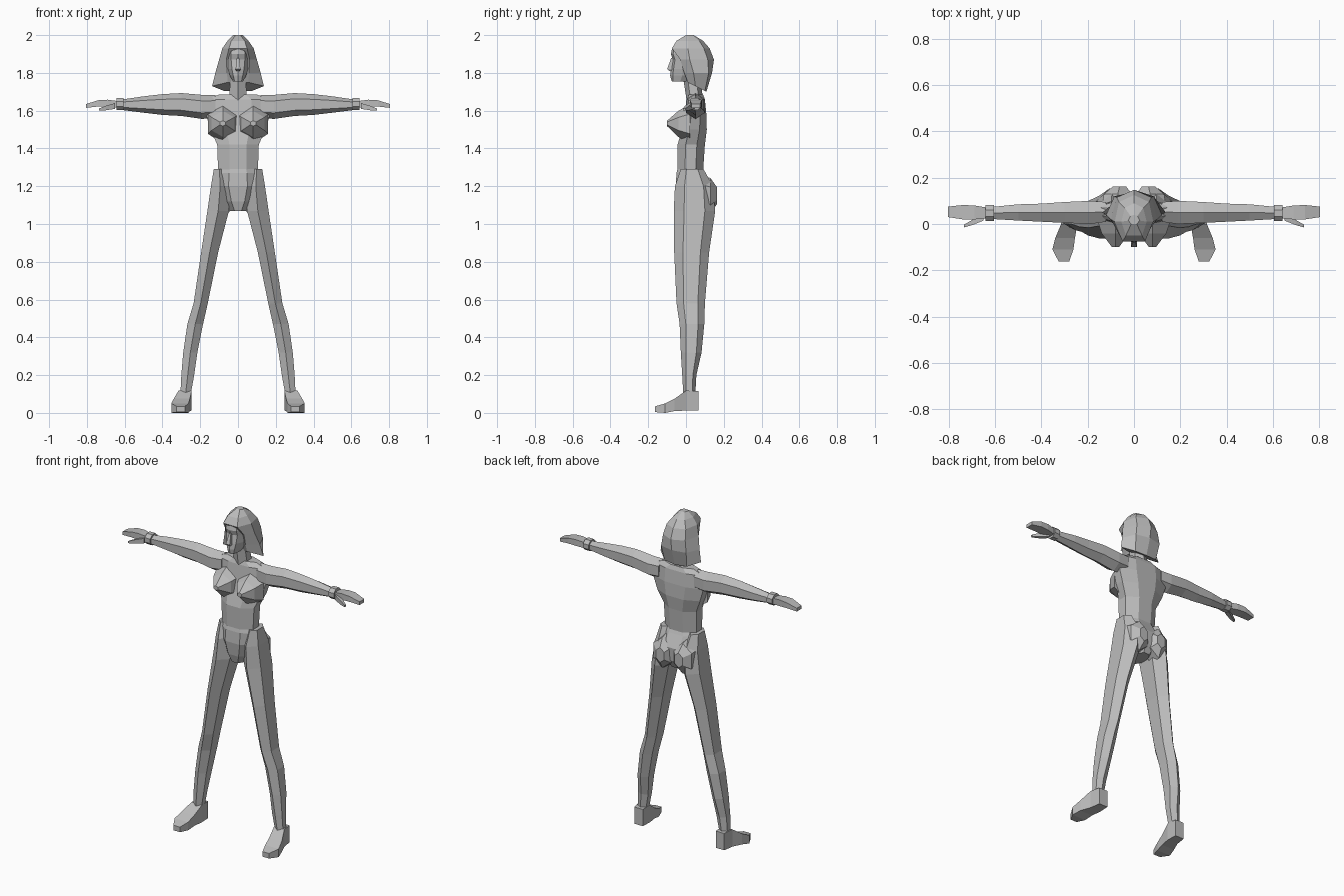
import bpy
import bmesh
from math import cos, sin, pi
from mathutils import Vector

default_cube = bpy.data.objects.get("Cube")
if default_cube:
    bpy.data.objects.remove(default_cube, do_unlink=True)

grey = bpy.data.materials.new("plain grey")
grey.use_nodes = True
grey.diffuse_color = (.5, .5, .5, 1)
grey.node_tree.nodes["Principled BSDF"].inputs["Base Color"].default_value = grey.diffuse_color


def section(axis, position, a_min, a_max, b_min, b_max, sides):
    """Polygon across the given axis that fills the given extents."""
    points = []
    for i in range(sides):
        angle = 2 * pi * (i + .5) / sides
        stretch = 1 / cos(pi / sides)
        a = (a_min + a_max) / 2 + (a_max - a_min) / 2 * cos(angle) * stretch
        b = (b_min + b_max) / 2 + (b_max - b_min) / 2 * sin(angle) * stretch
        point = {"x": (position, a, b), "y": (a, position, b), "z": (a, b, position)}[axis]
        points.append(Vector(point))
    return points


def symmetric_section(height, half, tilt=0):
    """Closed section from points on the left half, mirrored to the right."""
    left = [Vector((x, y, height - tilt * y)) for x, y in half]
    right = [Vector((-p.x, p.y, p.z)) for p in reversed(left) if p.x > 0]
    return left + right


def loft(name, rings, mirrored=False):
    """Skin a chain of equal rings and close both ends."""
    bm = bmesh.new()
    loops = [[bm.verts.new(p) for p in ring] for ring in rings]
    for lower, upper in zip(loops, loops[1:]):
        for i in range(len(lower)):
            bm.faces.new((lower[i - 1], lower[i], upper[i], upper[i - 1]))
    bm.faces.new(list(reversed(loops[0])))
    bm.faces.new(loops[-1])
    bmesh.ops.recalc_face_normals(bm, faces=bm.faces[:])
    mesh = bpy.data.meshes.new(name)
    bm.to_mesh(mesh)
    bm.free()
    mesh.materials.append(grey)
    part = bpy.data.objects.new(name, mesh)
    bpy.context.collection.objects.link(part)
    if mirrored:
        part.modifiers.new("mirror", "MIRROR").use_axis[0] = True
    return part


def tube(name, axis, rows, sides, mirrored=False):
    return loft(name, [section(axis, *row, sides) for row in rows], mirrored)


def trunk(name, rows, sides):
    """Centred upright body part: height, half width, front, back."""
    return tube(name, "z", [(z, -w, w, front, back) for z, w, front, back in rows], sides)


# Torso, hips and neck
trunk("torso", [
    (1.27, .105, -.045, .09),
    (1.42, .11, -.045, .1),
    (1.5, .145, -.02, .11),
    (1.58, .17, -.005, .108),
    (1.66, .17, .005, .1),
    (1.685, .1, .015, .09),
], 8)
trunk("hips", [
    (1.07, .045, -.03, .11),
    (1.12, .085, -.045, .135),
    (1.2, .12, -.055, .14),
    (1.27, .115, -.05, .1),
    (1.29, .105, -.045, .09),
], 8)
trunk("neck", [(1.65, .048, .01, .085), (1.78, .04, -.01, .07)], 6)

tube("breast", "y", [
    (.02, .0, .16, 1.44, 1.62),
    (-.04, .02, .14, 1.47, 1.59),
    (-.1, .065, .095, 1.52, 1.545),
], 6, True)
tube("buttock", "y", [
    (.07, .0, .14, 1.06, 1.25),
    (.13, .01, .13, 1.07, 1.23),
    (.163, .035, .09, 1.11, 1.19),
], 6, True)

# Head with nose and bobbed hair
loft("face", [
    symmetric_section(1.755, [(0, -.075), (.018, -.07), (.026, -.03), (.02, .02)]),
    symmetric_section(1.785, [(0, -.084), (.025, -.07), (.043, -.02), (.04, .03)]),
    symmetric_section(1.82, [(0, -.08), (.032, -.066), (.052, -.02), (.05, .03)]),
    symmetric_section(1.87, [(0, -.07), (.036, -.058), (.058, -.02), (.05, .03)]),
    symmetric_section(1.9, [(0, -.08), (.036, -.068), (.06, -.02), (.05, .03)]),
    symmetric_section(1.935, [(0, -.072), (.035, -.062), (.055, -.01), (.05, .03)]),
])
trunk("nose", [
    (1.81, .01, -.088, -.06),
    (1.82, .013, -.1, -.06),
    (1.88, .006, -.078, -.06),
], 4)
loft("hair", [
    symmetric_section(1.755, [(.055, .01), (.137, .05), (.075, .1), (0, .108)], .5),
    symmetric_section(1.8, [(.058, -.01), (.12, .04), (.085, .12), (0, .138)]),
    symmetric_section(1.87, [(.062, -.03), (.1, .02), (.075, .115), (0, .148)]),
    symmetric_section(1.93, [(.048, -.075), (.083, .01), (.065, .095), (0, .125)]),
    symmetric_section(1.97, [(.035, -.05), (.055, .01), (.04, .07), (0, .09)]),
    symmetric_section(2, [(.012, .0), (.025, .015), (.015, .035), (0, .04)]),
])

# Arms, bracelets and hands
tube("arm", "x", [
    (.12, .01, .095, 1.57, 1.675),
    (.19, .0, .1, 1.565, 1.675),
    (.3, .005, .095, 1.58, 1.685),
    (.4, .01, .088, 1.585, 1.68),
    (.5, .015, .085, 1.595, 1.67),
    (.62, .022, .073, 1.608, 1.655),
], 6, True)
tube("bracelet", "x", [(.605, .012, .082, 1.603, 1.668), (.642, .012, .082, 1.603, 1.668)], 8, True)
tube("hand", "x", [
    (.63, .025, .07, 1.615, 1.65),
    (.69, .02, .08, 1.62, 1.658),
    (.74, .02, .082, 1.622, 1.655),
    (.805, .03, .075, 1.615, 1.635),
], 4, True)
tube("thumb", "x", [
    (.65, .015, .045, 1.61, 1.64),
    (.7, -.005, .017, 1.602, 1.626),
    (.735, -.015, -.003, 1.6, 1.612),
], 4, True)

# Legs and feet
tube("leg", "z", [
    (.1, .25, .305, -.01, .045),
    (.2, .232, .3, -.015, .05),
    (.32, .215, .29, -.02, .075),
    (.47, .185, .268, -.025, .088),
    (.58, .16, .235, -.04, .09),
    (.85, .105, .195, -.05, .11),
    (1.07, .048, .162, -.05, .14),
    (1.2, .045, .143, -.045, .13),
    (1.29, .07, .128, -.02, .085),
], 6, True)
tube("foot", "y", [
    (.065, .248, .305, .012, .115),
    (.0, .245, .315, .012, .118),
    (-.06, .255, .34, .01, .075),
    (-.11, .262, .353, .0, .05),
    (-.163, .28, .325, .004, .035),
], 4, True)
